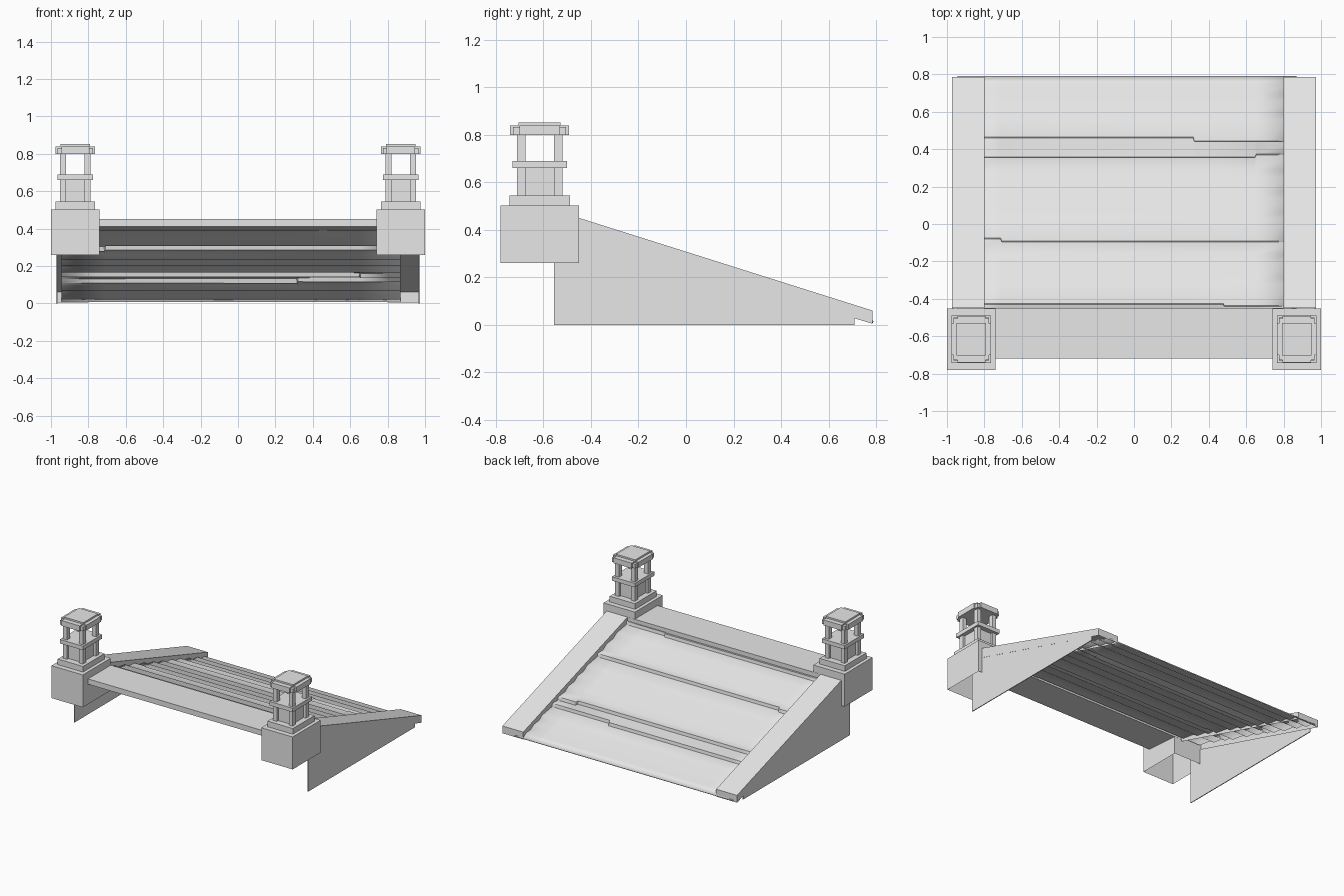
import bpy, bmesh

cube = bpy.data.objects.get("Cube")
if cube:
    bpy.data.objects.remove(cube, do_unlink=True)

stone = bpy.data.materials.new("pale_grey")
stone.use_nodes = True
GREY = (0.8, 0.8, 0.8, 1)
stone.diffuse_color = GREY
stone.node_tree.nodes["Principled BSDF"].inputs["Base Color"].default_value = GREY


def finish(name, bm):
    bmesh.ops.recalc_face_normals(bm, faces=bm.faces[:])
    mesh = bpy.data.meshes.new(name)
    bm.to_mesh(mesh)
    bm.free()
    mesh.materials.append(stone)
    obj = bpy.data.objects.new(name, mesh)
    bpy.context.collection.objects.link(obj)
    return obj


def box(name, centre, half, z0, z1, open_bottom=False):
    bm = bmesh.new()
    bmesh.ops.create_cube(bm, size=2)
    for v in bm.verts:
        v.co.x = centre[0] + v.co.x * half[0]
        v.co.y = centre[1] + v.co.y * half[1]
        v.co.z = z1 if v.co.z > 0 else z0
    if open_bottom:
        low = [f for f in bm.faces if f.calc_center_median().z < z0 + 0.001]
        bmesh.ops.delete(bm, geom=low, context="FACES")
    return finish(name, bm)


def prism(name, profile, x0, x1, skip=()):
    """Extrude a y-z profile along x, leaving out the edges listed in skip."""
    bm = bmesh.new()
    a = [bm.verts.new((x0, y, z)) for y, z in profile]
    b = [bm.verts.new((x1, y, z)) for y, z in profile]
    bm.faces.new(a)
    bm.faces.new(b[::-1])
    for i in range(len(a)):
        j = (i + 1) % len(a)
        if i not in skip:
            bm.faces.new((a[i], b[i], b[j], a[j]))
    return finish(name, bm)


def slope(y):
    return 0.45 - 0.317 * (y + 0.45)


# Lantern pillars, rakes and side walls, repeated on both sides
for side, s in (("right", -1), ("left", 1)):
    cx, cy = s * 0.87, -0.616
    c = (cx, cy)
    box(f"{side}_pedestal", c, (0.13, 0.165), 0.26, 0.503, True)
    box(f"{side}_plinth", c, (0.105, 0.127), 0.503, 0.545)
    box(f"{side}_lantern_body", c, (0.063, 0.078), 0.545, 0.665)
    box(f"{side}_middle_band", c, (0.095, 0.115), 0.66, 0.69)
    for i in (-1, 1):
        for j in (-1, 1):
            box(f"{side}_lantern_post", (cx + i * 0.066, cy + j * 0.078),
                (0.016, 0.018), 0.545, 0.805)
    box(f"{side}_cap", c, (0.095, 0.112), 0.80, 0.832)
    box(f"{side}_cap_cross_beam", c, (0.106, 0.085), 0.80, 0.84)
    box(f"{side}_cap_long_beam", c, (0.075, 0.124), 0.80, 0.84)
    box(f"{side}_cap_plate", c, (0.08, 0.088), 0.84, 0.852)

    # Hollow sloping rake, open underneath
    prism(f"{side}_rake", [(-0.45, 0.375), (-0.45, 0.45), (0.785, 0.06), (0.785, 0.005)],
          s * 0.80, s * 0.973, skip=(0, 3))
    # Thin triangular wall below the rake
    prism(f"{side}_wall", [(-0.555, 0), (0.71, 0), (0.71, 0.028), (-0.45, 0.375), (-0.555, 0.405)],
          s * 0.966, s * 0.972)

# Ridge beam between the pillars
prism("ridge_beam", [(-0.72, 0.41), (-0.72, 0.45), (-0.45, 0.45), (-0.45, 0.39)], -0.80, 0.80)

# Roof covering: overlapping wavy courses, some ending in a sharp, jogged step
steps = [-0.43, -0.32, -0.2, -0.08, 0.03, 0.14, 0.25, 0.355, 0.46, 0.56, 0.66, 0.75]
jogs = {-0.43: (0.48, -0.01), -0.08: (-0.71, -0.015),
        0.355: (0.65, 0.015), 0.46: (0.32, -0.02)}
columns = sorted([-0.945, 0.87] + [x + d for x, _ in jogs.values() for d in (-0.003, 0.003)])
bm = bmesh.new()
rows = []
for x in columns:
    path = [(-0.54, slope(-0.45) - 0.045)]
    for y in steps:
        jog_x, shift = jogs.get(y, (9, 0))
        y += shift if x > jog_x else 0
        drop = 0.004 if jog_x < 9 else 0.04
        amp = 0.011 if jog_x < 9 else 0.007
        path.append((y, slope(y) - 0.035 + amp))
        path.append((y + drop, slope(y + drop) - 0.035 - amp))
    rows.append([bm.verts.new((x, y, z)) for y, z in path])
for a, b in zip(rows, rows[1:]):
    for i in range(len(a) - 1):
        bm.faces.new((a[i], b[i], b[i + 1], a[i + 1]))
roof = finish("roof_courses", bm)
if roof.data.polygons[0].normal.z < 0:
    roof.data.flip_normals()
thick = roof.modifiers.new("thickness", "SOLIDIFY")
thick.thickness = 0.008
thick.offset = -1

bpy.ops.object.select_all(action="DESELECT")
roof.select_set(True)
bpy.context.view_layer.objects.active = roof
bpy.ops.object.shade_smooth_by_angle(angle=0.75)
